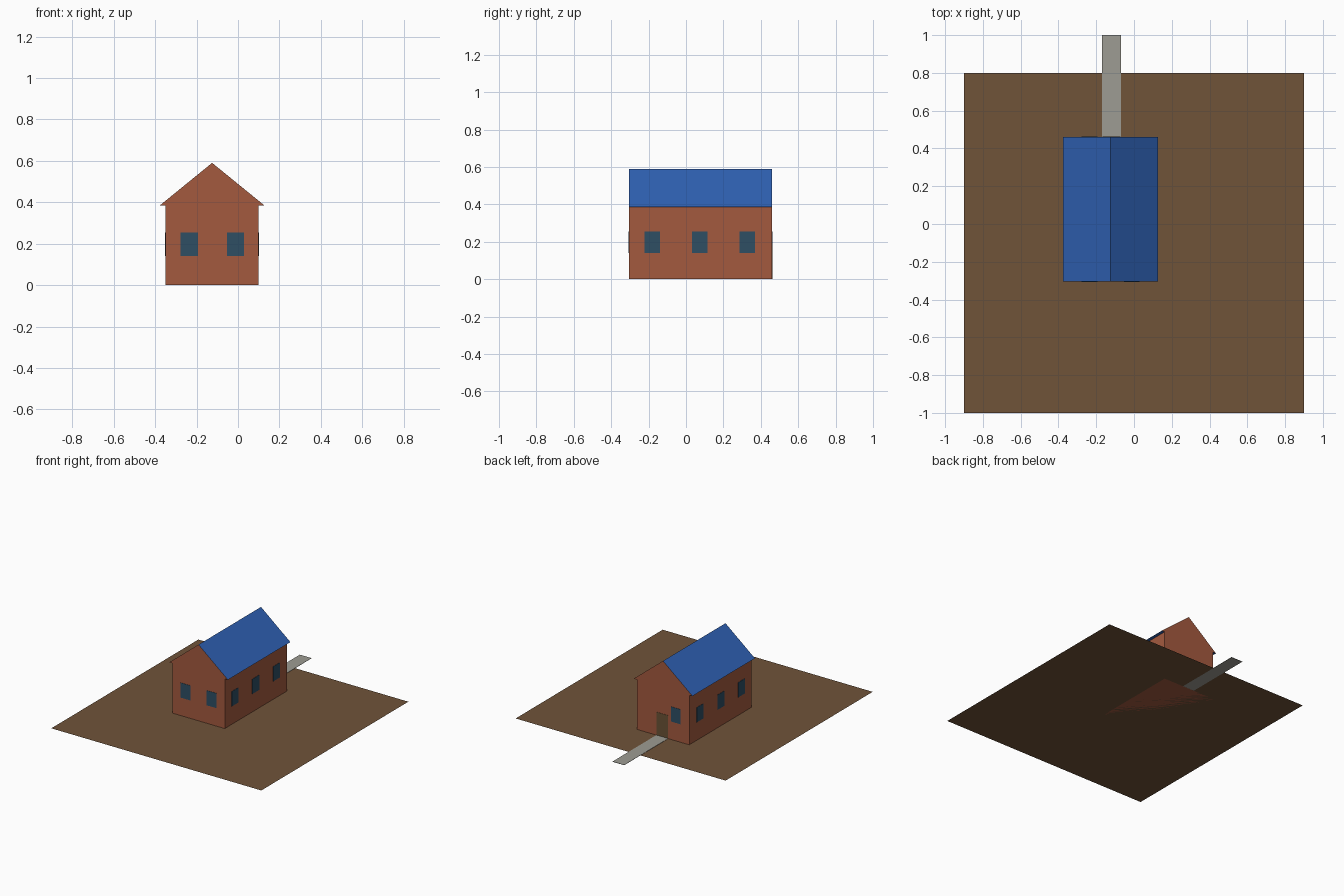
import bpy
import bmesh

if "Cube" in bpy.data.objects:
    bpy.data.objects.remove(bpy.data.objects["Cube"])


def material(name, rgb):
    """Flat colour given as 0-255 sRGB, stored as linear."""
    lin = [((c / 255 + 0.055) / 1.055) ** 2.4 for c in rgb]
    m = bpy.data.materials.new(name)
    m.diffuse_color = (*lin, 1)
    m.use_nodes = True
    m.node_tree.nodes["Principled BSDF"].inputs["Base Color"].default_value = m.diffuse_color
    return m


brick = material("brick", (164, 90, 63))
roof_blue = material("roof_blue", (48, 98, 181))
soil = material("soil_brown", (112, 83, 57))
paving = material("paving_grey", (157, 156, 147))
glass = material("window_glass", (46, 78, 100))
wood = material("door_wood", (106, 82, 53))


def finish(bm, name, *mats):
    mesh = bpy.data.meshes.new(name)
    bm.normal_update()
    bm.to_mesh(mesh)
    bm.free()
    for m in mats:
        mesh.materials.append(m)
    obj = bpy.data.objects.new(name, mesh)
    bpy.context.collection.objects.link(obj)
    return obj


def box(name, lo, hi, mat):
    bm = bmesh.new()
    bmesh.ops.create_cube(bm, size=1)
    for v in bm.verts:
        v.co = [(a + b) / 2 + c * (b - a) for a, b, c in zip(lo, hi, v.co)]
    return finish(bm, name, mat)


# House dimensions
LEFT, RIGHT, MID = -0.35, 0.10, -0.125
FRONT, BACK = -0.305, 0.46
EAVE, RIDGE, OVERHANG = 0.385, 0.59, 0.027
T = 0.002  # plate thickness

# Ground sheet
bm = bmesh.new()
bm.faces.new([bm.verts.new(p) for p in
              ((-0.9, -1, 0), (0.9, -1, 0), (0.9, 0.8, 0), (-0.9, 0.8, 0))])
finish(bm, "ground", soil)

# Path leading to the door
box("path", (-0.17, BACK, 0.0), (-0.07, 1.0, T), paving)

# House shell: gabled profile swept from front to back
profile = [(LEFT, 0), (RIGHT, 0), (RIGHT, EAVE), (RIGHT + OVERHANG, EAVE),
           (MID, RIDGE), (LEFT - OVERHANG, EAVE), (LEFT, EAVE)]
bm = bmesh.new()
face = bm.faces.new([bm.verts.new((x, FRONT, z)) for x, z in profile])
swept = bmesh.ops.extrude_face_region(bm, geom=[face], use_keep_orig=True)
bmesh.ops.translate(bm, vec=(0, BACK - FRONT, 0),
                    verts=[g for g in swept["geom"]
                           if isinstance(g, bmesh.types.BMVert)])
bmesh.ops.recalc_face_normals(bm, faces=bm.faces)
bm.normal_update()
# Slopes and eave undersides are roof, everything else is brick
for f in bm.faces:
    if abs(f.normal.z) > 0.1 and f.calc_center_median().z > 0.1:
        f.material_index = 1
finish(bm, "house_shell", brick, roof_blue)

# Windows on both long sides
Z0, Z1 = 0.14, 0.255
for i, y in enumerate((-0.18, 0.073, 0.328)):
    for side, x in (("left", LEFT - T), ("right", RIGHT)):
        box(f"{side}_window_{i + 1}", (x, y - 0.042, Z0),
            (x + T, y + 0.042, Z1), glass)

# Windows on the gable ends
for name, x, y in (("front_window_1", -0.235, FRONT - T),
                   ("front_window_2", -0.012, FRONT - T),
                   ("back_window", -0.235, BACK)):
    box(name, (x - 0.042, y, Z0), (x + 0.042, y + T, Z1), glass)

# Door at the end of the path
box("door", (-0.168, BACK, 0.0), (-0.072, BACK + T, 0.18), wood)
